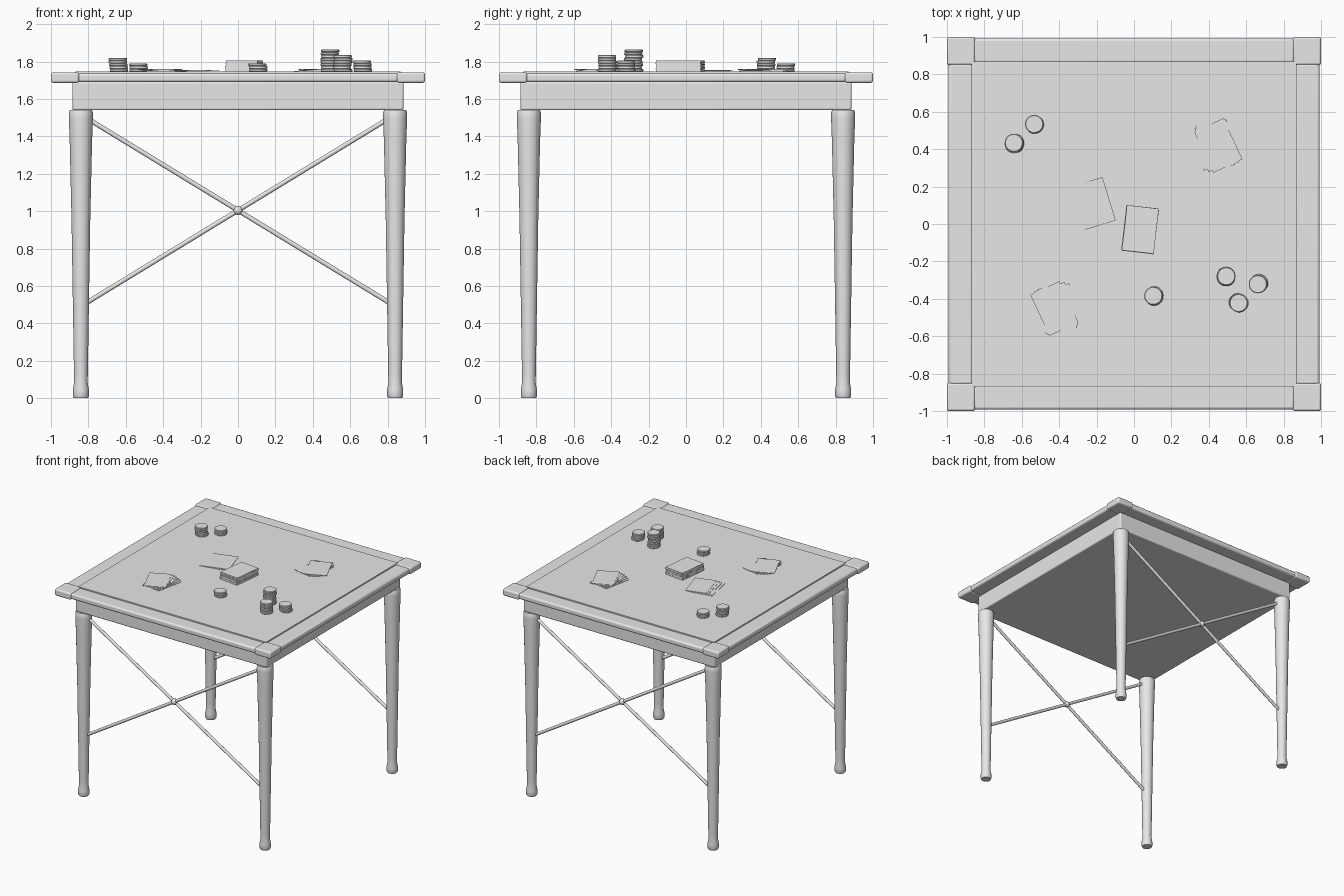
import bpy, bmesh, math, random
from mathutils import Vector

if "Cube" in bpy.data.objects:
    bpy.data.objects.remove(bpy.data.objects["Cube"])

random.seed(4)
GREY = bpy.data.materials.new("plain grey")
GREY.diffuse_color = (0.8, 0.8, 0.8, 1)
GREY.use_nodes = True
GREY.node_tree.nodes["Principled BSDF"].inputs["Base Color"].default_value = GREY.diffuse_color
TOP = 1.746                      # playing surface height
CARD_W, CARD_L, CARD_T = 0.171, 0.242, 0.0025


def finish(ob, name, angle=35):
    ob.name = name
    ob.data.materials.append(GREY)
    bpy.ops.object.select_all(action='DESELECT')
    ob.select_set(True)
    bpy.context.view_layer.objects.active = ob
    bpy.ops.object.shade_smooth_by_angle(angle=math.radians(angle))
    return ob


def box(name, x0, x1, y0, y1, z0, z1, bevel=0.0, rot=0.0, segments=3):
    bpy.ops.mesh.primitive_cube_add(
        size=1, location=((x0 + x1) / 2, (y0 + y1) / 2, (z0 + z1) / 2))
    ob = bpy.context.object
    # scale the mesh itself so bevels stay even
    for v in ob.data.vertices:
        v.co = Vector((v.co.x * (x1 - x0), v.co.y * (y1 - y0), v.co.z * (z1 - z0)))
    ob.rotation_euler.z = rot
    if bevel:
        m = ob.modifiers.new("rounding", 'BEVEL')
        m.width, m.segments = bevel, segments
    return finish(ob, name)


def lathe(name, profile, loc, sides=32):
    bm = bmesh.new()
    rings = [[bm.verts.new((r * math.cos(2 * math.pi * i / sides),
                            r * math.sin(2 * math.pi * i / sides), z))
              for i in range(sides)] for r, z in profile]
    for a, b in zip(rings, rings[1:]):
        for i in range(sides):
            j = (i + 1) % sides
            bm.faces.new((a[i], a[j], b[j], b[i]))
    bm.faces.new(rings[0][::-1])
    bm.faces.new(rings[-1])
    me = bpy.data.meshes.new(name)
    bm.to_mesh(me)
    bm.free()
    ob = bpy.data.objects.new(name, me)
    bpy.context.collection.objects.link(ob)
    ob.location = loc
    return finish(ob, name)


def rod(name, a, b, radius):
    a, b = Vector(a), Vector(b)
    bpy.ops.mesh.primitive_cylinder_add(vertices=16, radius=radius,
                                        depth=(b - a).length, location=(a + b) / 2)
    ob = bpy.context.object
    ob.rotation_euler = (b - a).to_track_quat('Z', 'Y').to_euler()
    return finish(ob, name)


def card(name, x, y, z, rot, thick=CARD_T):
    return box(name, x - CARD_W / 2, x + CARD_W / 2, y - CARD_L / 2, y + CARD_L / 2,
               z, z + thick, rot=rot)


# table frame and playing surface
box("apron", -0.885, 0.885, -0.885, 0.885, 1.54, 1.692, 0.01)
box("felt_top", -0.87, 0.87, -0.87, 0.87, 1.695, TOP)

# edge rails on four sides
for s in (-1, 1):
    for name, axis in (("side_rail", 0), ("end_rail", 1)):
        lo, hi = sorted((s * 0.86, s * 0.992))
        spans = [(lo, hi), (-0.86, 0.86)]
        if axis:
            spans.reverse()
        box(name, *spans[0], *spans[1], 1.69, 1.737, 0.014)

# corner caps and turned legs
LEG = [(0.038, 0), (0.043, 0.012), (0.043, 0.045), (0.036, 0.085), (0.037, 0.13),
       (0.05, 0.95), (0.060, 1.38), (0.0645, 1.5), (0.0635, 1.53), (0.058, 1.542)]
for sx in (-1, 1):
    for sy in (-1, 1):
        xs = sorted((sx * 0.85, sx * 1.0))
        ys = sorted((sy * 0.85, sy * 1.0))
        box("corner_cap", *xs, *ys, 1.686, 1.742, 0.012)
        lathe("leg", LEG, (sx * 0.84, sy * 0.84, 0))

# crossed braces at front and back, with a ball at the crossing
for y in (-0.84, 0.84):
    for s in (-1, 1):
        rod("cross_brace", (s * -0.81, y, 1.498), (s * 0.81, y, 0.51), 0.0125)
    bpy.ops.mesh.primitive_uv_sphere_add(segments=20, ring_count=12, radius=0.025,
                                         location=(0, y, 1.004))
    finish(bpy.context.object, "brace_ball", 60)

# chip stacks
CHIP_T = 0.0148
CHIP = [(0.045, 0), (0.049, 0.003), (0.049, 0.0115), (0.045, 0.0145)]
for x, y, count in ((-0.53, 0.535, 3), (-0.64, 0.43, 5), (0.105, -0.385, 3),
                    (0.49, -0.28, 8), (0.665, -0.32, 4), (0.56, -0.42, 6)):
    for i in range(count):
        lathe("chip", CHIP, (x + random.uniform(-0.004, 0.004),
                             y + random.uniform(-0.004, 0.004), TOP + i * CHIP_T), 28)

# deck of cards, in slightly shifted layers
for i in range(10):
    card("deck_layer", 0.032 + random.uniform(-0.002, 0.002),
         -0.03 + random.uniform(-0.002, 0.002), TOP + i * 0.006,
         math.radians(-6.7 + random.uniform(-0.6, 0.6)), 0.006)

# two fanned hands facing each other across the table
for x, y, turn in ((0.43, 0.42, 0), (-0.405, -0.452, math.pi)):
    side = math.cos(turn)
    for i in range(6):
        t = i / 5
        card("hand_card", x + side * (t - 0.5) * 0.042, y, TOP + i * CARD_T,
             turn + math.radians(-12 + 37 * t))

# small spread of discards
for i in range(4):
    k = 3 - i
    card("discard", -0.215 - 0.02 * k, 0.11 - 0.004 * k, TOP + i * CARD_T,
         math.radians(17 - 2 * k))
